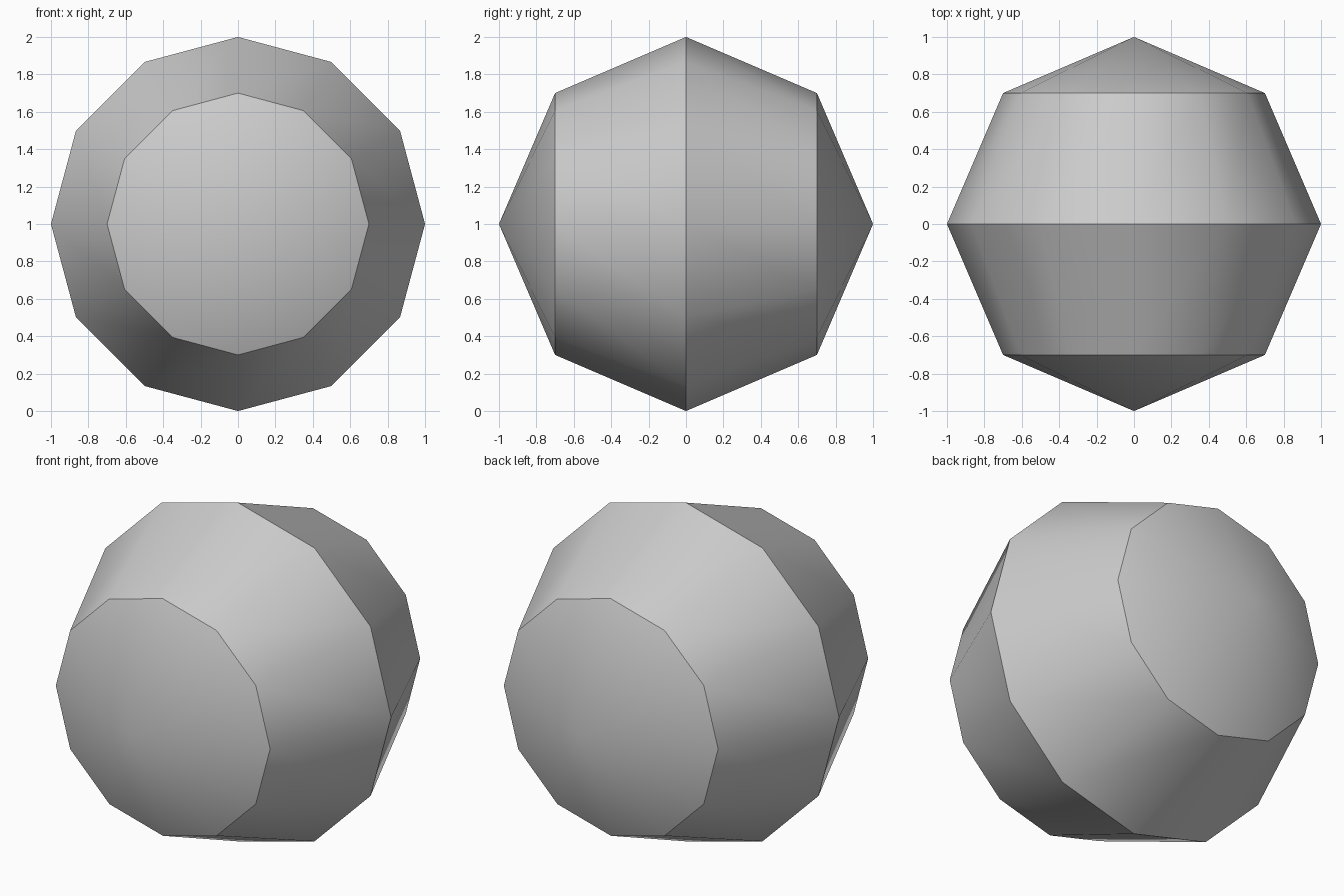
import bpy, bmesh, math
from mathutils import Matrix

if "Cube" in bpy.data.objects:
    bpy.data.objects.remove(bpy.data.objects["Cube"])

# Low-poly ball: half-outline (radius, y) turned around the y axis in 12 steps
SIDES = 12
PROFILE = [(0, -1), (0.7, -0.7), (1, 0), (0.7, 0.7), (0, 1)]

bm = bmesh.new()
verts = [bm.verts.new((r, y, 0)) for r, y in PROFILE]
edges = [bm.edges.new(pair) for pair in zip(verts, verts[1:])]
bmesh.ops.spin(bm, geom=verts + edges, cent=(0, 0, 0), axis=(0, 1, 0),
               angle=math.tau, steps=SIDES, use_duplicate=False)
bmesh.ops.remove_doubles(bm, verts=bm.verts, dist=0.001)
bmesh.ops.recalc_face_normals(bm, faces=bm.faces)
bmesh.ops.transform(bm, matrix=Matrix.Translation((0, 0, 1)), verts=bm.verts)

mesh = bpy.data.meshes.new("ball")
bm.to_mesh(mesh)
bm.free()

# Single light grey colour
grey = bpy.data.materials.new("light_grey")
grey.diffuse_color = (0.6, 0.6, 0.6, 1)
grey.use_nodes = True
grey.node_tree.nodes["Principled BSDF"].inputs["Base Color"].default_value = grey.diffuse_color
mesh.materials.append(grey)

ball = bpy.data.objects.new("ball", mesh)
bpy.context.collection.objects.link(ball)

# Smooth around the bands, sharp between them
bpy.context.view_layer.objects.active = ball
ball.select_set(True)
bpy.ops.object.shade_smooth_by_angle(angle=math.radians(30))
